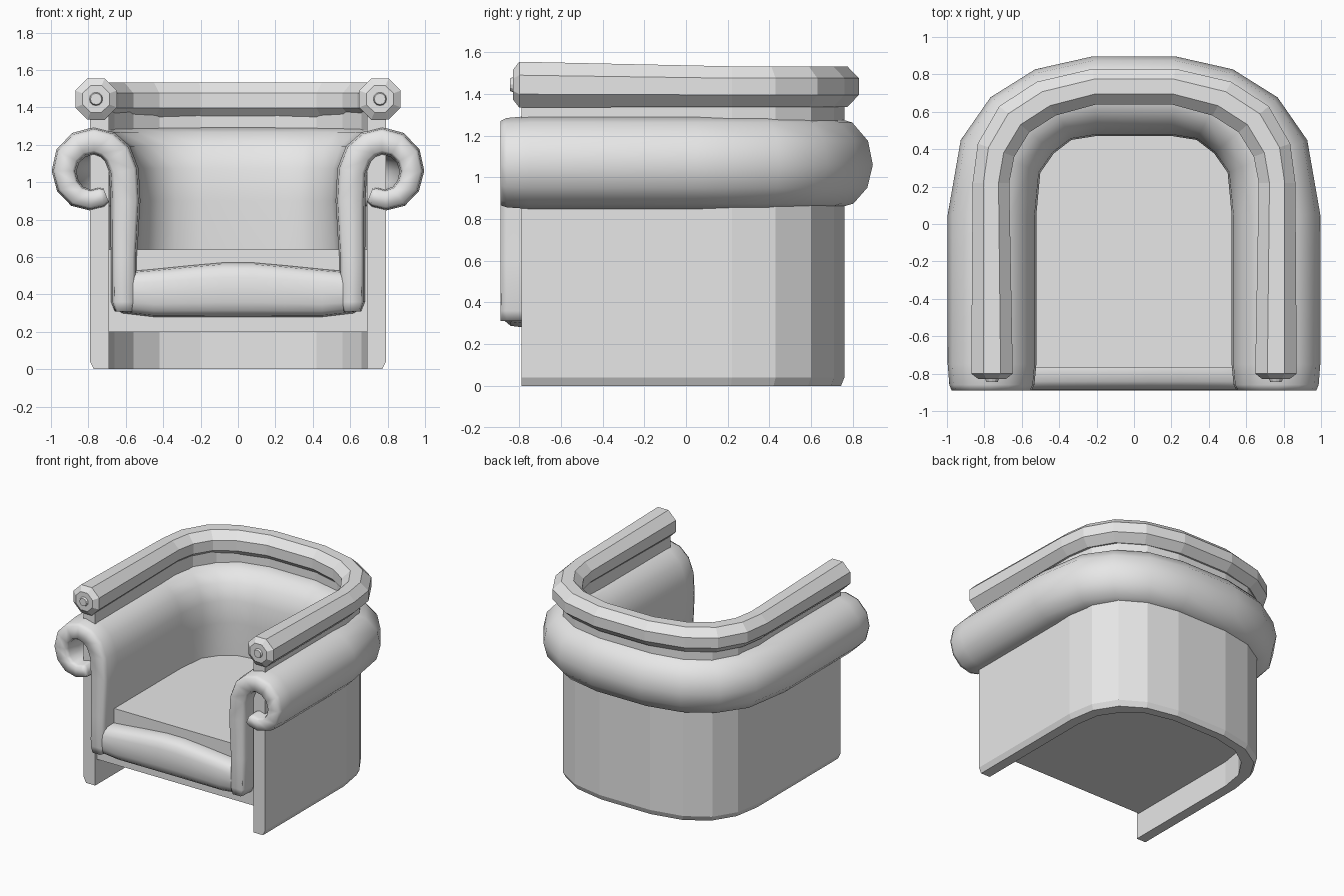
import bpy, bmesh, math
from mathutils import Vector, Matrix

cube = bpy.data.objects.get("Cube")
if cube:
    bpy.data.objects.remove(cube)

grey = bpy.data.materials.new("plain grey")
grey.use_nodes = True
grey.diffuse_color = (0.8, 0.8, 0.8, 1)
grey.node_tree.nodes["Principled BSDF"].inputs["Base Color"].default_value = (0.8, 0.8, 0.8, 1)


def finish(bm, name, smooth=None):
    bmesh.ops.recalc_face_normals(bm, faces=bm.faces[:])
    mesh = bpy.data.meshes.new(name)
    bm.to_mesh(mesh)
    bm.free()
    mesh.materials.append(grey)
    obj = bpy.data.objects.new(name, mesh)
    bpy.context.scene.collection.objects.link(obj)
    if smooth:
        bpy.ops.object.select_all(action='DESELECT')
        obj.select_set(True)
        bpy.context.view_layer.objects.active = obj
        bpy.ops.object.shade_smooth_by_angle(angle=math.radians(smooth))
    return obj


def skin(name, rings, smooth=None):
    """Join rings of points into a closed solid, with strip-shaped end caps."""
    bm = bmesh.new()
    rows = [[bm.verts.new(p) for p in ring] for ring in rings]
    n = len(rows[0])
    for a, b in zip(rows, rows[1:]):
        for k in range(n):
            bm.faces.new((a[k], a[(k + 1) % n], b[(k + 1) % n], b[k]))
    for row in (rows[0], rows[-1]):
        for k in range(n // 2 - 1):
            bm.faces.new((row[k], row[k + 1], row[n - 2 - k], row[n - 1 - k]))
    return finish(bm, name, smooth)


def horseshoe(name, inner, outer, section, smooth=None):
    """Sweep section(i) -> [(t, z)] round the back; t runs from inner to outer path."""
    half = []
    for i, (a, b) in enumerate(zip(inner, outer)):
        a, b = Vector(a), Vector(b)
        half.append([(*a.lerp(b, t), z) for t, z in section(i)])
    other = [[(-x, y, z) for x, y, z in ring] for ring in reversed(half)]
    return skin(name, half + other, smooth)


# Outer shell wall with a chamfered foot
wall_in = [(.69, -.79), (.69, .2), (.66, .38), (.56, .53), (.42, .63), (.2, .68)]
wall_out = [(.79, -.79), (.79, .22), (.755, .43), (.65, .6), (.47, .71), (.22, .76)]
horseshoe("shell_wall", wall_in, wall_out,
          lambda i: [(0, 0), (0, 1.4), (1, 1.4), (1, .04), (.85, 0)][:4] + [(.85, .01), (.8, 0)])

# Seat block filling the inside of the shell
bm = bmesh.new()
edge = [(.7, -.77)] + [(x + .01, y + .01) for x, y in wall_in[1:]]
loop = edge + [(-x, y) for x, y in reversed(edge)]
face = bm.faces.new([bm.verts.new((x, y, .2)) for x, y in loop])
top = bmesh.ops.extrude_face_region(bm, geom=[face])["geom"]
bmesh.ops.translate(bm, vec=(0, 0, .44), verts=[v for v in top if isinstance(v, bmesh.types.BMVert)])
finish(bm, "seat")

# Padded inner lining that curls over into a rolled arm: x, z, half thickness
scroll = [(.61, .31, .05), (.61, .36, .07), (.61, .6, .07), (.602, .9, .08), (.61, 1.06, .08),
          (.645, 1.15, .08), (.70, 1.2, .077), (.77, 1.22, .075), (.85, 1.2, .073),
          (.91, 1.14, .07), (.93, 1.06, .066), (.91, .98, .064), (.86, .925, .06),
          (.79, .905, .056), (.73, .92, .055), (.705, .93, .04)]
pad_in = [(.51, -.89), (.51, -.86), (.51, -.75), (.51, .05), (.49, .27), (.42, .37), (.33, .44), (.2, .46)]
pad_out = [(1, -.89), (1, -.86), (1, -.75), (1, .05), (.93, .45), (.77, .68), (.53, .83), (.22, .9)]


def scroll_section(i):
    slim = (.68, .87)[i] if i < 2 else 1
    left, right = [], []
    for k, (x, z, h) in enumerate(scroll):
        p, q = scroll[max(k - 1, 0)], scroll[min(k + 1, len(scroll) - 1)]
        n = Vector((p[1] - q[1], q[0] - p[0])).normalized() * h * slim
        left.append(((x + n.x - .51) / .49, z + n.y))
        right.append(((x - n.x - .51) / .49, z - n.y))
    return left + right[::-1]


horseshoe("rolled_padding", pad_in, pad_out, scroll_section, 75)

# Rounded bolster across the seat front: x, bottom, top
stations = [(.66, .33, .5), (.62, .3, .52), (.45, .28, .535), (.25, .28, .555), (.08, .28, .57)]
stations = stations + [(-x, lo, hi) for x, lo, hi in reversed(stations)]
bolster = []
for x, lo, hi in stations:
    ring = []
    for k in range(16):
        a = math.tau * k / 16
        c, s = math.cos(a), math.sin(a)
        ring.append((x, -.78 - .11 * math.copysign(abs(c) ** .6, c),
                     (lo + hi) / 2 + (hi - lo) / 2 * math.copysign(abs(s) ** .8, s)))
    bolster.append(ring)
skin("front_bolster", bolster, 75)

# Eight-sided top rail
rail_in = [(.648, -.83), (.648, -.8), (.667, .22), (.64, .36), (.56, .49), (.42, .58), (.2, .64)]
rail_out = [(.87, -.83), (.87, -.8), (.863, .22), (.835, .43), (.72, .63), (.52, .76), (.22, .83)]


def rail_section(i):
    size, height, middle = [(.65, .11, 1.445), (1, .11, 1.445)][i] if i < 2 else (1, .097, 1.436)
    ring = []
    for k in range(8):
        a = math.tau * (k + .5) / 8
        r = size / math.cos(math.pi / 8)
        ring.append((.5 + .5 * r * math.cos(a), middle + height * r * math.sin(a)))
    return ring


horseshoe("top_rail", rail_in, rail_out, rail_section)

# Small round buttons on the rail ends
for side, label in ((1, "left"), (-1, "right")):
    bm = bmesh.new()
    bmesh.ops.create_cone(bm, cap_ends=True, segments=12, radius1=.042, radius2=.03, depth=.03,
                          matrix=Matrix.Translation((side * .759, -.83, 1.445)) @ Matrix.Rotation(math.pi / 2, 4, 'X'))
    finish(bm, label + "_rail_button")
